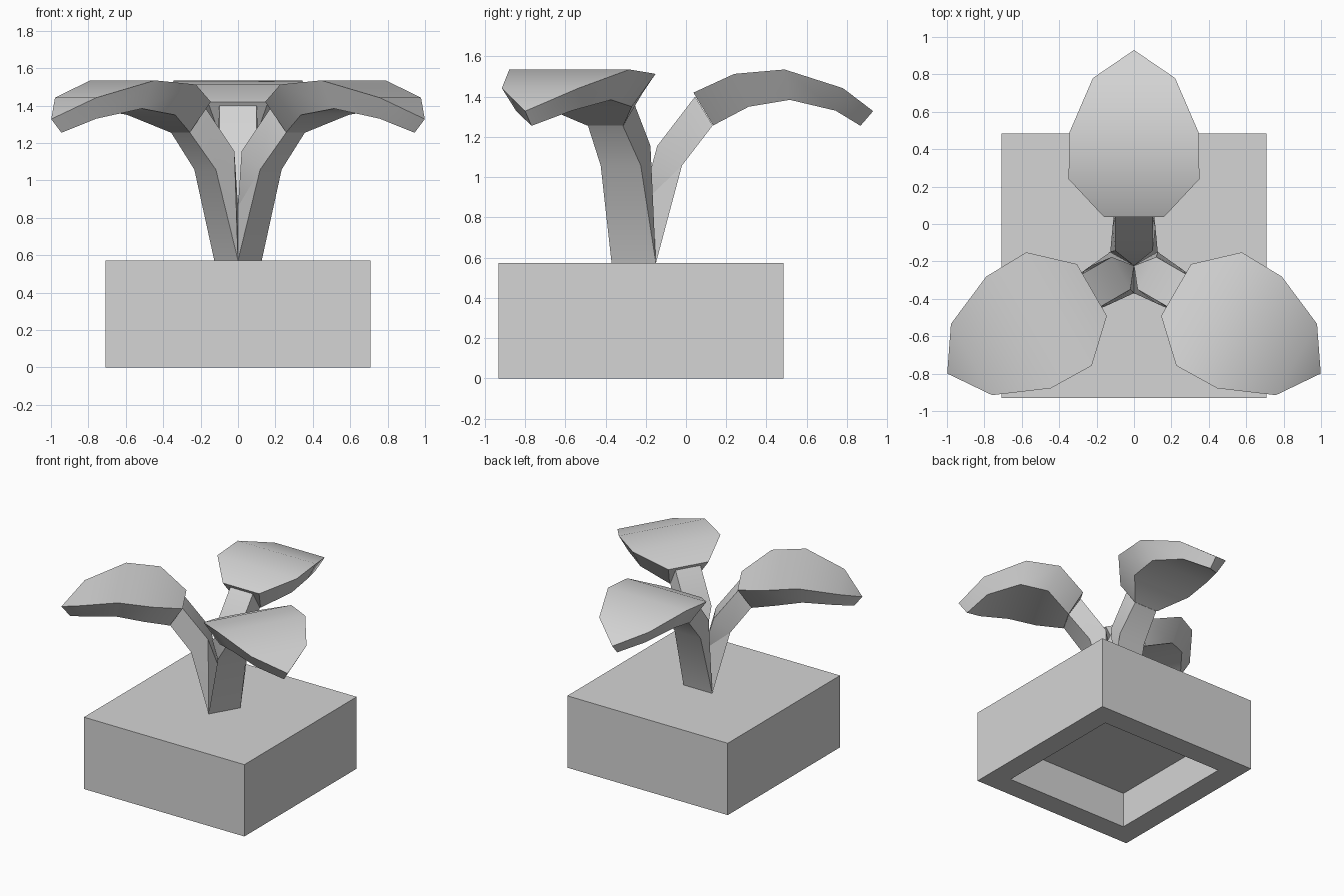
import bpy, bmesh, math

cube = bpy.data.objects.get("Cube")
if cube:
    bpy.data.objects.remove(cube, do_unlink=True)

CENTRE_Y = -0.223
BASE_TOP = 0.573

grey = bpy.data.materials.new("plain_grey")
grey.use_nodes = True
grey.diffuse_color = (0.66, 0.66, 0.66, 1)
grey.node_tree.nodes["Principled BSDF"].inputs["Base Color"].default_value = (0.66, 0.66, 0.66, 1)


def finish(bm, name, turn=0.0, smooth=False):
    """Turn a bmesh into an object placed on the plant's axis."""
    bmesh.ops.recalc_face_normals(bm, faces=bm.faces)
    mesh = bpy.data.meshes.new(name)
    bm.to_mesh(mesh)
    bm.free()
    mesh.materials.append(grey)
    obj = bpy.data.objects.new(name, mesh)
    obj.location.y = CENTRE_Y
    obj.rotation_euler.z = turn
    bpy.context.collection.objects.link(obj)
    if smooth:
        bpy.ops.object.select_all(action='DESELECT')
        obj.select_set(True)
        bpy.context.view_layer.objects.active = obj
        bpy.ops.object.shade_smooth_by_angle(angle=math.radians(30))
    return obj


def pair(bm, half_width, reach, z):
    """Mirrored left and right points at a distance from the axis."""
    return [bm.verts.new((s * half_width, reach, z)) for s in (-1, 1)]


def make_base():
    # square block with a flat rim and a straight-sided recess underneath
    bm = bmesh.new()
    bmesh.ops.create_cube(bm, size=1)
    for v in bm.verts:
        v.co.x *= 1.416
        v.co.y *= 1.416
        v.co.z = BASE_TOP if v.co.z > 0 else 0
    bm.normal_update()
    bottom = [f for f in bm.faces if f.normal.z < -0.9]
    bmesh.ops.inset_region(bm, faces=bottom, thickness=0.242)
    ceiling = bmesh.ops.extrude_discrete_faces(bm, faces=bottom)["faces"][0]
    for v in ceiling.verts:
        v.co.z = 0.28
    finish(bm, "base_block")


def make_stem(name, turn):
    # wedge at the foot, widening to a four-sided bent stalk
    bm = bmesh.new()
    heart = bm.verts.new((0, 0, 0.86))
    foot = pair(bm, 0.127, 0.0735, BASE_TOP)
    knee_out = pair(bm, 0.115, 0.203, 1.058)
    knee_in = pair(bm, 0.1, 0.08, 1.155)
    top_out = pair(bm, 0.1, 0.356, 1.257)
    top_in = pair(bm, 0.1, 0.268, 1.4)
    faces = [
        [*foot, heart],
        [*foot, *reversed(knee_out)],
        [heart, *knee_in],
        [*knee_out, *reversed(top_out)],
        [*knee_in, *reversed(top_in)],
        [*top_out, *reversed(top_in)],
        # the two foot sides fold along opposite diagonals
        [foot[0], knee_out[0], knee_in[0]],
        [foot[0], knee_in[0], heart],
        [foot[1], knee_out[1], heart],
        [heart, knee_out[1], knee_in[1]],
    ]
    faces += [[knee_out[i], top_out[i], top_in[i], knee_in[i]] for i in (0, 1)]
    for f in faces:
        bm.faces.new(f)
    finish(bm, name, turn, smooth=True)


# leaf stations: half width, reach, height
LEAF_TOP = [(0.16, 0.26, 1.42), (0.35, 0.463, 1.513), (0.345, 0.713, 1.535), (0.22, 1.003, 1.442)]
LEAF_UNDER = [(0.105, 0.358, 1.257), (0.255, 0.535, 1.35), (0.255, 0.739, 1.384), (0.16, 0.967, 1.33)]


def make_leaf(name, turn):
    # thick arched leaf with a pointed tip
    bm = bmesh.new()
    top = [pair(bm, *p) for p in LEAF_TOP]
    under = [pair(bm, *p) for p in LEAF_UNDER]
    tip_top = bm.verts.new((0, 1.153, 1.328))
    tip_under = bm.verts.new((0, 1.09, 1.255))
    bm.faces.new([*top[0], *reversed(under[0])])
    for row, tip in ((top, tip_top), (under, tip_under)):
        for a, b in zip(row, row[1:]):
            bm.faces.new([*a, *reversed(b)])
        bm.faces.new([*row[-1], tip])
    for i in (0, 1):
        upper = [p[i] for p in top] + [tip_top]
        lower = [p[i] for p in under] + [tip_under]
        for j in range(len(upper) - 1):
            bm.faces.new([upper[j], upper[j + 1], lower[j + 1], lower[j]])
    finish(bm, name, turn, smooth=True)


make_base()
for side, degrees in (("back", 0), ("front_right", 120), ("front_left", 240)):
    make_stem(side + "_stem", math.radians(degrees))
    make_leaf(side + "_leaf", math.radians(degrees))
